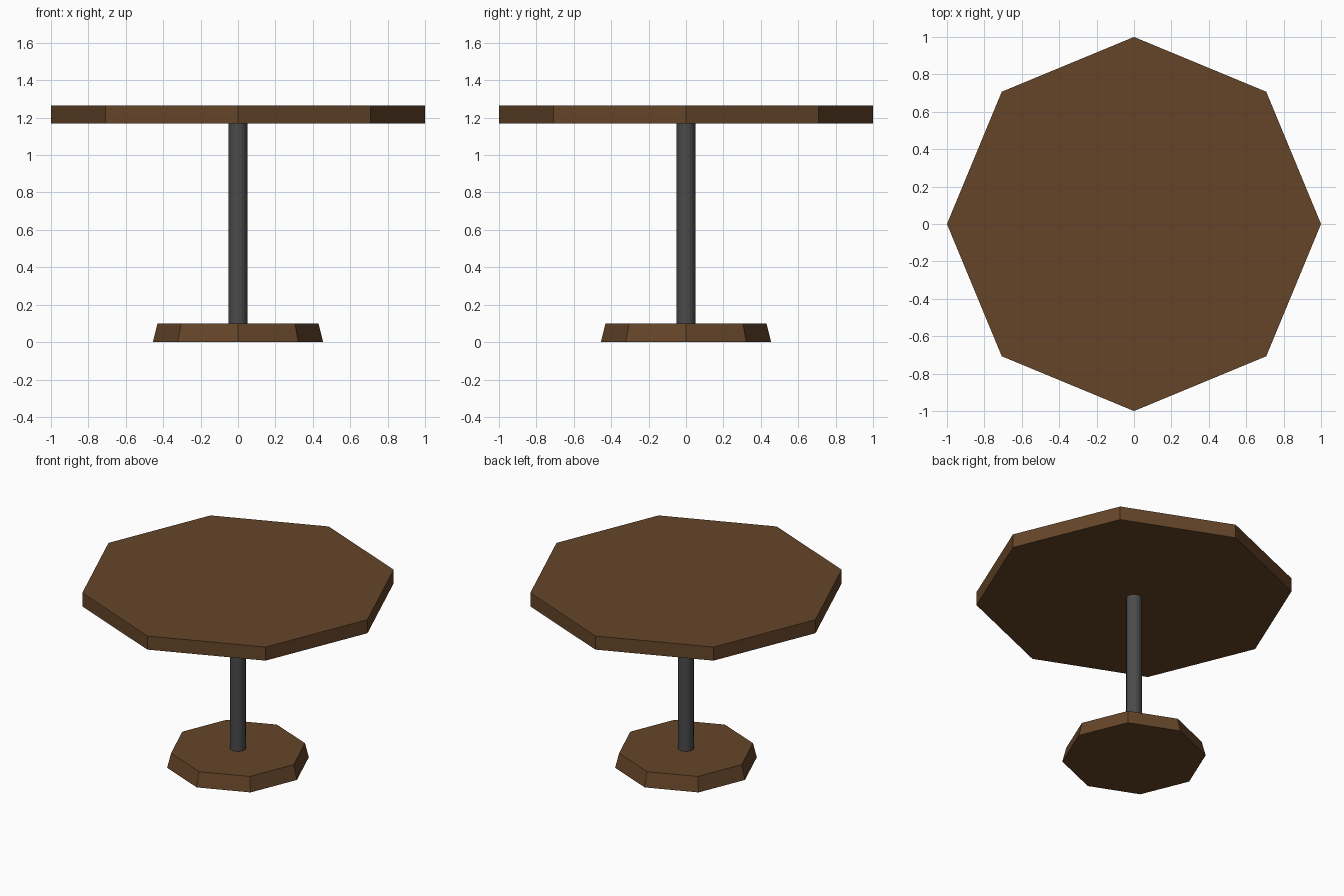
import bpy

if "Cube" in bpy.data.objects:
    bpy.data.objects.remove(bpy.data.objects["Cube"])


def material(name, rgb):
    mat = bpy.data.materials.new(name)
    mat.diffuse_color = (*rgb, 1.0)
    mat.use_nodes = True
    mat.node_tree.nodes["Principled BSDF"].inputs["Base Color"].default_value = mat.diffuse_color
    return mat


def prism(name, sides, r_bottom, r_top, z0, z1, mat):
    """Upright prism with a corner on each axis, from z0 to z1."""
    bpy.ops.mesh.primitive_cone_add(vertices=sides, radius1=r_bottom, radius2=r_top,
                                    depth=z1 - z0, location=(0, 0, (z0 + z1) / 2))
    obj = bpy.context.object
    obj.name = name
    obj.data.materials.append(mat)
    return obj


wood = material("dark_wood", (0.13, 0.06, 0.022))
metal = material("dark_metal", (0.07, 0.07, 0.07))

# Octagonal foot, tapering slightly upwards
prism("base", 8, 0.455, 0.43, 0.0, 0.1, wood)
# Slim central column
prism("column", 16, 0.05, 0.05, 0.1, 1.17, metal)
# Octagonal table top
prism("table_top", 8, 1.0, 1.0, 1.17, 1.265, wood)
